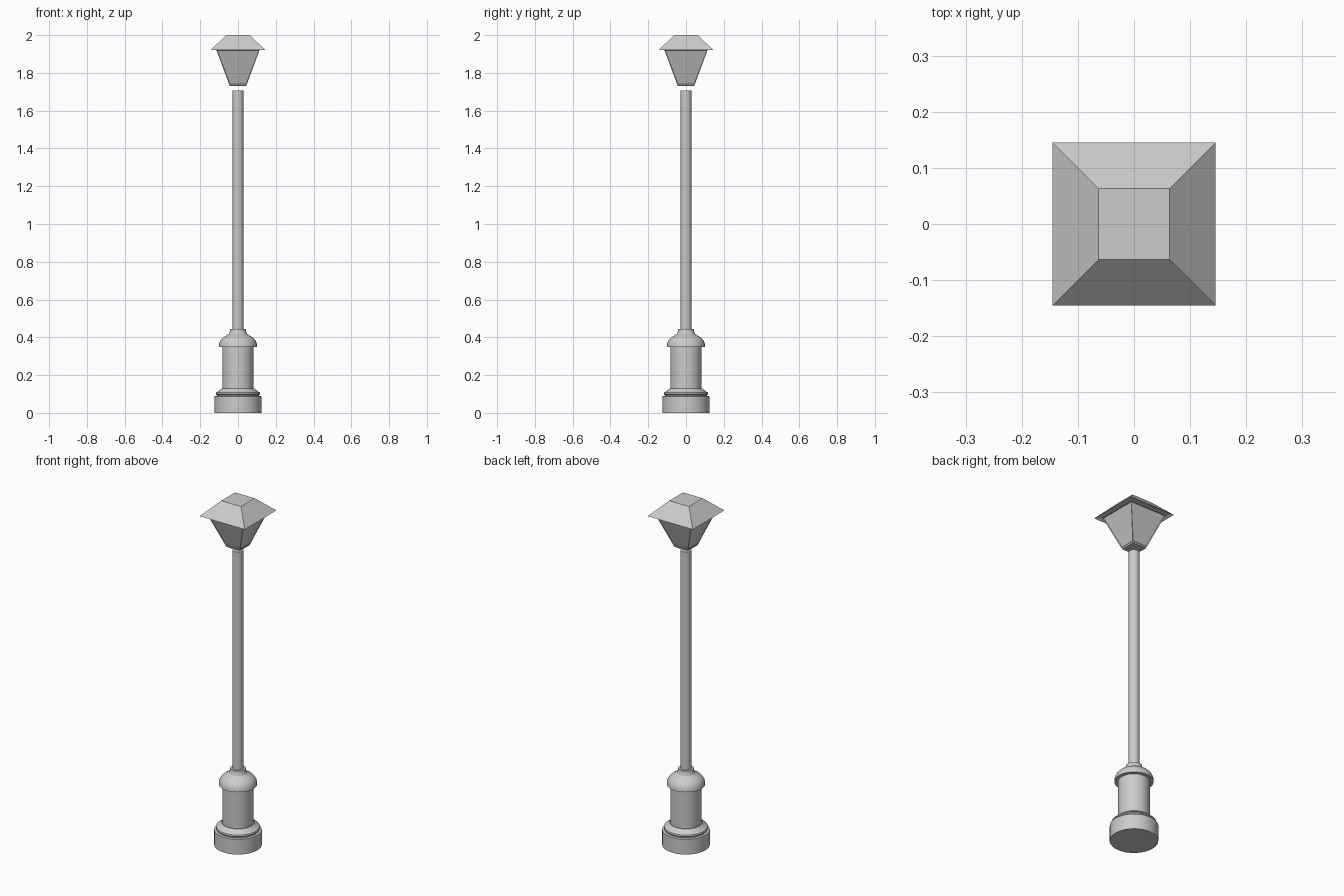
import bpy, bmesh, math

cube = bpy.data.objects.get("Cube")
if cube:
    bpy.data.objects.remove(cube)

grey = bpy.data.materials.new("grey_metal")
grey.use_nodes = True
colour = (0.6, 0.6, 0.6, 1)
grey.diffuse_color = colour
grey.node_tree.nodes["Principled BSDF"].inputs["Base Color"].default_value = colour


def finish(name, bm, smooth=False):
    bmesh.ops.recalc_face_normals(bm, faces=bm.faces)
    mesh = bpy.data.meshes.new(name)
    bm.to_mesh(mesh)
    bm.free()
    mesh.materials.append(grey)
    obj = bpy.data.objects.new(name, mesh)
    bpy.context.collection.objects.link(obj)
    if smooth:
        bpy.ops.object.select_all(action='DESELECT')
        obj.select_set(True)
        bpy.context.view_layer.objects.active = obj
        bpy.ops.object.shade_smooth_by_angle(angle=math.radians(30))
    return obj


def stack(name, profile, sides=32, square=False):
    """Closed solid through rings of (radius or half width, height)."""
    bm = bmesh.new()
    if square:
        sides = 4
    turn = math.pi / 4 if square else 0
    grow = math.sqrt(2) if square else 1
    rings = []
    for r, z in profile:
        angles = [turn + math.tau * i / sides for i in range(sides)]
        rings.append([bm.verts.new((r * grow * math.cos(a), r * grow * math.sin(a), z))
                      for a in angles])
    for low, high in zip(rings, rings[1:]):
        for i in range(sides):
            j = (i + 1) % sides
            bm.faces.new((low[i], low[j], high[j], high[i]))
    bm.faces.new(rings[0][::-1])
    bm.faces.new(rings[-1])
    bmesh.ops.recalc_face_normals(bm, faces=bm.faces)
    return bm


# Round foot, column and domed collar
finish("foot", stack("foot", [(.125, 0), (.125, .088), (.112, .09), (.112, .1)]), True)
finish("foot_moulding", stack("foot_moulding",
       [(.112, .095), (.117, .1), (.115, .108), (.1, .117), (.086, .13)]), True)
finish("column", stack("column", [(.082, .12), (.082, .36)]), True)
finish("collar", stack("collar",
       [(.101, .35), (.099, .37), (.091, .387), (.078, .4), (.06, .41),
        (.047, .42), (.043, .43), (.041, .444)]), True)
finish("pole", stack("pole", [(.029, .43), (.029, 1.708)]), True)

# Tapered lantern with shallow recessed panes
lantern = stack("lantern", [(.043, 1.73), (.046, 1.737), (.114, 1.92)], square=True)
panes = [f for f in lantern.faces if abs(f.normal.z) < .9 and f.calc_area() > .01]
bmesh.ops.inset_individual(lantern, faces=panes, thickness=.005, depth=-.003)
finish("lantern", lantern)

# Hipped roof with a recessed underside
roof = stack("roof", [(.145, 1.92), (.063, 2)], square=True)
under = [f for f in roof.faces if f.normal.z < -.9]
bmesh.ops.inset_region(roof, faces=under, thickness=.018)
bmesh.ops.translate(roof, verts=under[0].verts, vec=(0, 0, .008))
finish("roof", roof)
